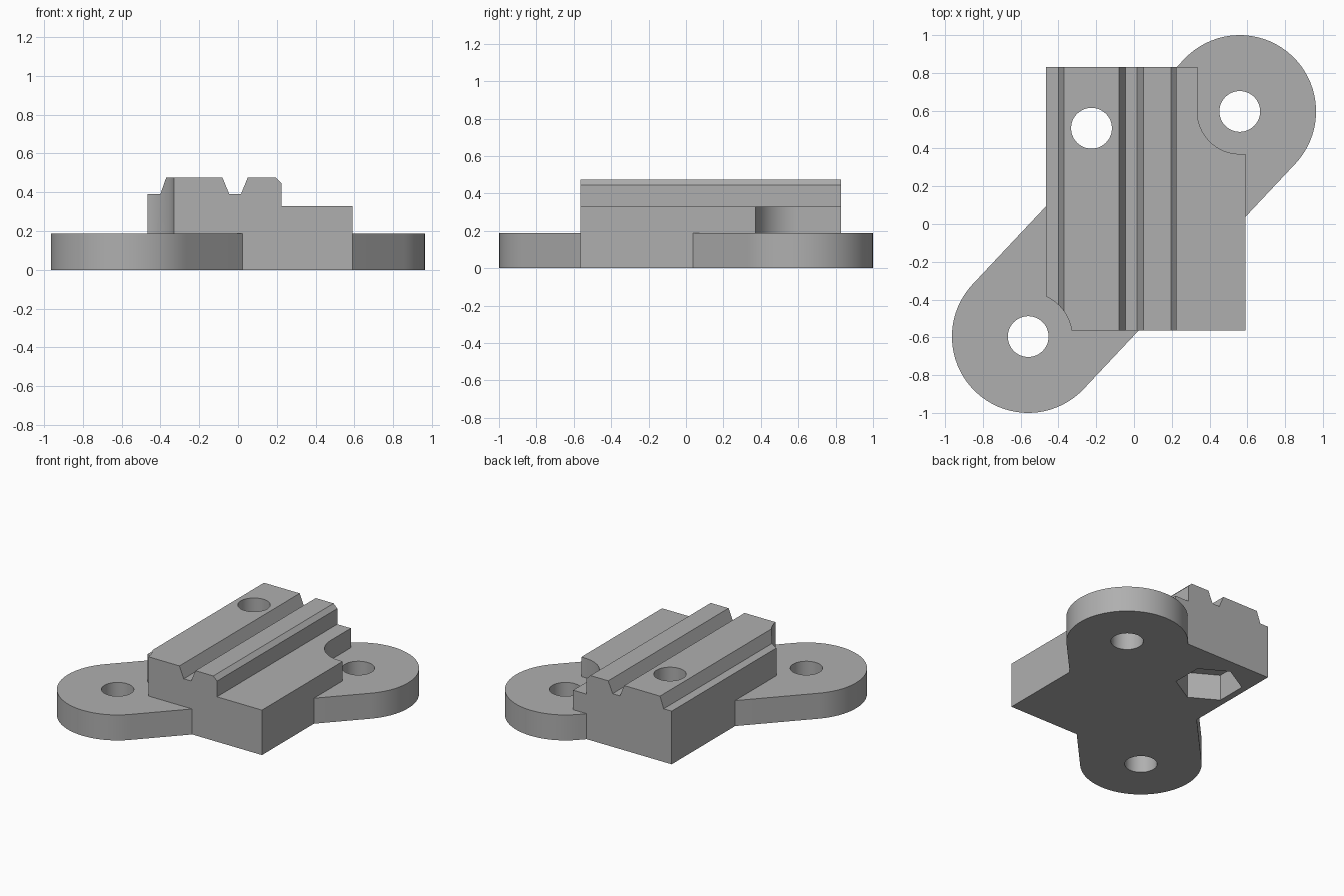
import bpy, bmesh, math
from mathutils import Matrix, Vector

cube = bpy.data.objects.get("Cube")
if cube:
    bpy.data.objects.remove(cube, do_unlink=True)

LOBE = Vector((0.56, 0.596))      # centre of the back lobe; the front one is opposite
LOBE_R = 0.404
BORE_R = 0.108
FLANGE_H = 0.187
NUT = Vector((-0.225, 0.507))     # centre of the clamp bore

grey = bpy.data.materials.new("grey_plastic")
grey.use_nodes = True
colour = (0.43, 0.43, 0.43, 1)
grey.diffuse_color = colour
grey.node_tree.nodes["Principled BSDF"].inputs["Base Color"].default_value = colour


def arc(centre, radius, start, end, steps):
    """Points along an arc, angles in degrees."""
    return [(centre[0] + radius * math.cos(a), centre[1] + radius * math.sin(a))
            for a in (math.radians(start + (end - start) * i / steps)
                      for i in range(steps + 1))]


def prism(name, outline, low, high, matrix=Matrix()):
    """Extrude a 2D outline along z, then place it with a matrix."""
    bm = bmesh.new()
    face = bm.faces.new([bm.verts.new((x, y, low)) for x, y in outline])
    ext = bmesh.ops.extrude_face_region(bm, geom=[face])
    top = [v for v in ext["geom"] if isinstance(v, bmesh.types.BMVert)]
    bmesh.ops.translate(bm, verts=top, vec=(0, 0, high - low))
    bm.transform(matrix)
    bmesh.ops.recalc_face_normals(bm, faces=bm.faces)
    mesh = bpy.data.meshes.new(name)
    bm.to_mesh(mesh)
    bm.free()
    mesh.materials.append(grey)
    obj = bpy.data.objects.new(name, mesh)
    bpy.context.collection.objects.link(obj)
    return obj


def combine(target, tools, operation):
    """Boolean the tools into the target and discard them."""
    for tool in tools:
        mod = target.modifiers.new(tool.name, "BOOLEAN")
        mod.operation, mod.solver, mod.object = operation, "EXACT", tool
    graph = bpy.context.evaluated_depsgraph_get()
    mesh = bpy.data.meshes.new_from_object(target.evaluated_get(graph))
    target.modifiers.clear()
    target.data = mesh
    for tool in tools:
        bpy.data.objects.remove(tool, do_unlink=True)


def cylinder(name, centre, radius, low, high, sides=48):
    return prism(name, arc(centre, radius, 0, 360, sides)[:-1], low, high)


# Flange: two round lobes joined by tangent lines
axis = math.degrees(math.atan2(LOBE.y, LOBE.x))
flange_outline = (arc(LOBE, LOBE_R, axis - 90, axis + 90, 36)
                  + arc(-LOBE, LOBE_R, axis + 90, axis + 270, 36))
flange = prism("flange", flange_outline, 0, FLANGE_H)

# Clamp block: grooved cross-section swept front to back
half = [(-0.465, 0), (-0.465, 0.39), (-0.40, 0.39), (-0.37, 0.475),
        (-0.08, 0.475), (-0.045, 0.39), (0.015, 0.39), (0.05, 0.475),
        (0.195, 0.475), (0.225, 0.445), (0.225, 0.33), (0.59, 0.33), (0.59, 0)]
block = prism("clamp_block", half, -0.83, 0.565, Matrix.Rotation(math.pi / 2, 4, "X"))

# Screw head clearance above each lobe
back_clearance = prism("back_clearance",
                       arc(LOBE, 0.225, 180, 270, 16) + [(0.9, 0.371), (0.9, 1.1), (0.335, 1.1)],
                       FLANGE_H, 1)
front_clearance = cylinder("front_clearance", -LOBE, 0.232, FLANGE_H, 1)
combine(block, [back_clearance, front_clearance], "DIFFERENCE")
combine(block, [flange], "UNION")

# Rounded bite under the back corner, lying along a slanted horizontal axis
along = Vector((0.43, 0.903, 0))
outward = Vector((-0.903, 0.43, 0))
place = Matrix.Translation(Vector((-0.365, 0.62, 0)) + outward * 0.27) @ Matrix(
    (outward, Vector((0, 0, 1)), along)).transposed().to_4x4()
bite = prism("corner_bite", arc((0, 0), 0.27, 0, 360, 20)[:-1], -0.45, 0.6, place)

# Bores and the hexagonal nut pocket
cutters = [cylinder("back_bore", LOBE, BORE_R, -1, 1),
           cylinder("front_bore", -LOBE, BORE_R, -1, 1),
           cylinder("clamp_bore", NUT, BORE_R, -1, 1),
           prism("nut_pocket", arc(NUT, 0.222, 30, 390, 6)[:-1], -0.5, 0.19),
           bite]
combine(block, cutters, "DIFFERENCE")

# Smooth the round walls, keep the edges crisp
bpy.ops.object.select_all(action="DESELECT")
block.select_set(True)
bpy.context.view_layer.objects.active = block
bpy.ops.object.shade_smooth_by_angle(angle=math.radians(17))
